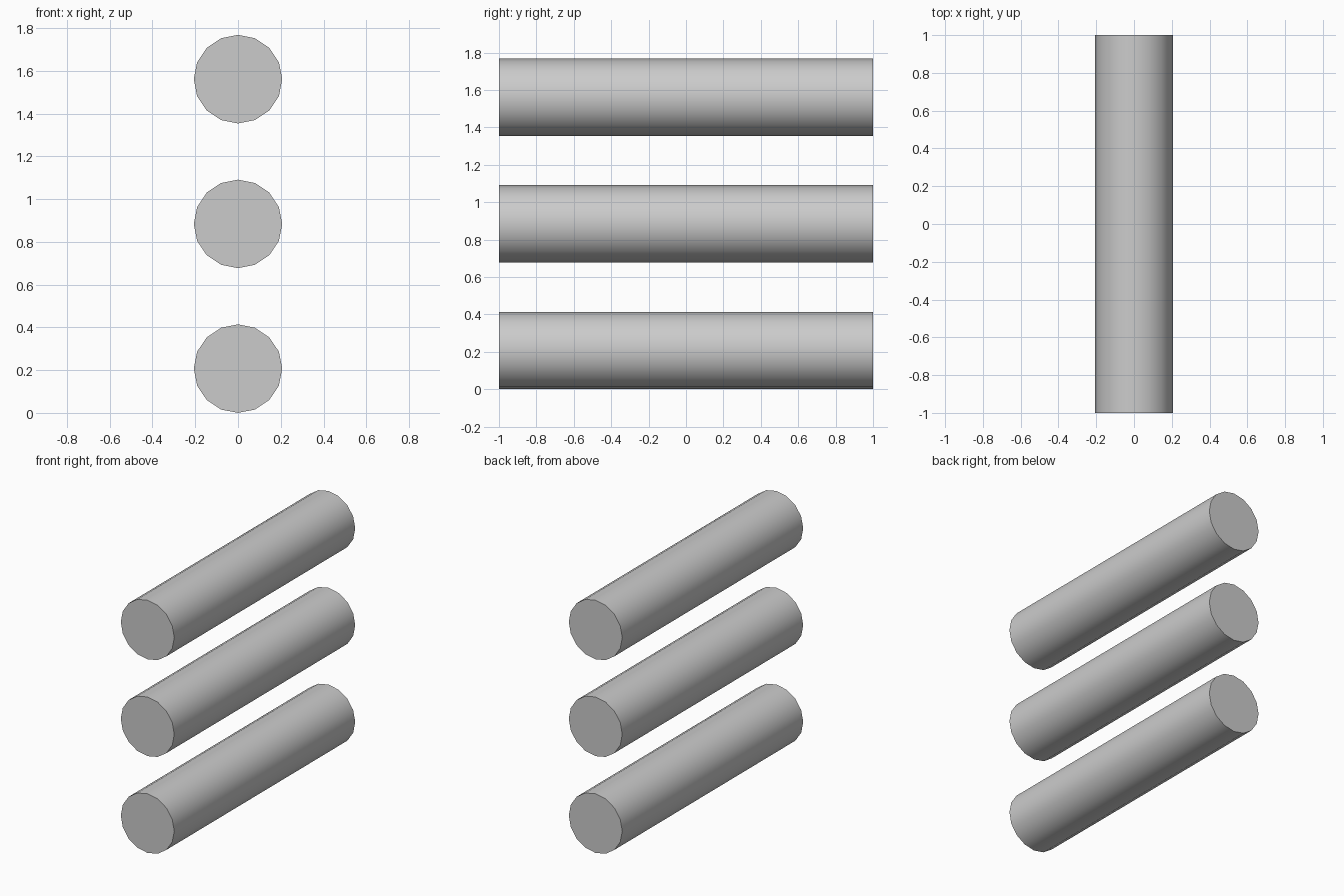
import bpy
import math

if "Cube" in bpy.data.objects:
    bpy.data.objects.remove(bpy.data.objects["Cube"])

RADIUS = 0.207
LENGTH = 2.0
SPACING = 0.677


def add_rod(name, z):
    """16-sided capped rod lying along y."""
    bpy.ops.mesh.primitive_cylinder_add(
        vertices=16, radius=RADIUS, depth=LENGTH,
        location=(0, 0, z), rotation=(math.radians(90), 0, 0))
    rod = bpy.context.object
    rod.name = name
    bpy.ops.object.shade_smooth_by_angle(angle=math.radians(30))
    return rod


# Three parallel rods stacked with even gaps
for i, name in enumerate(("bottom_rod", "middle_rod", "top_rod")):
    add_rod(name, RADIUS + i * SPACING)
